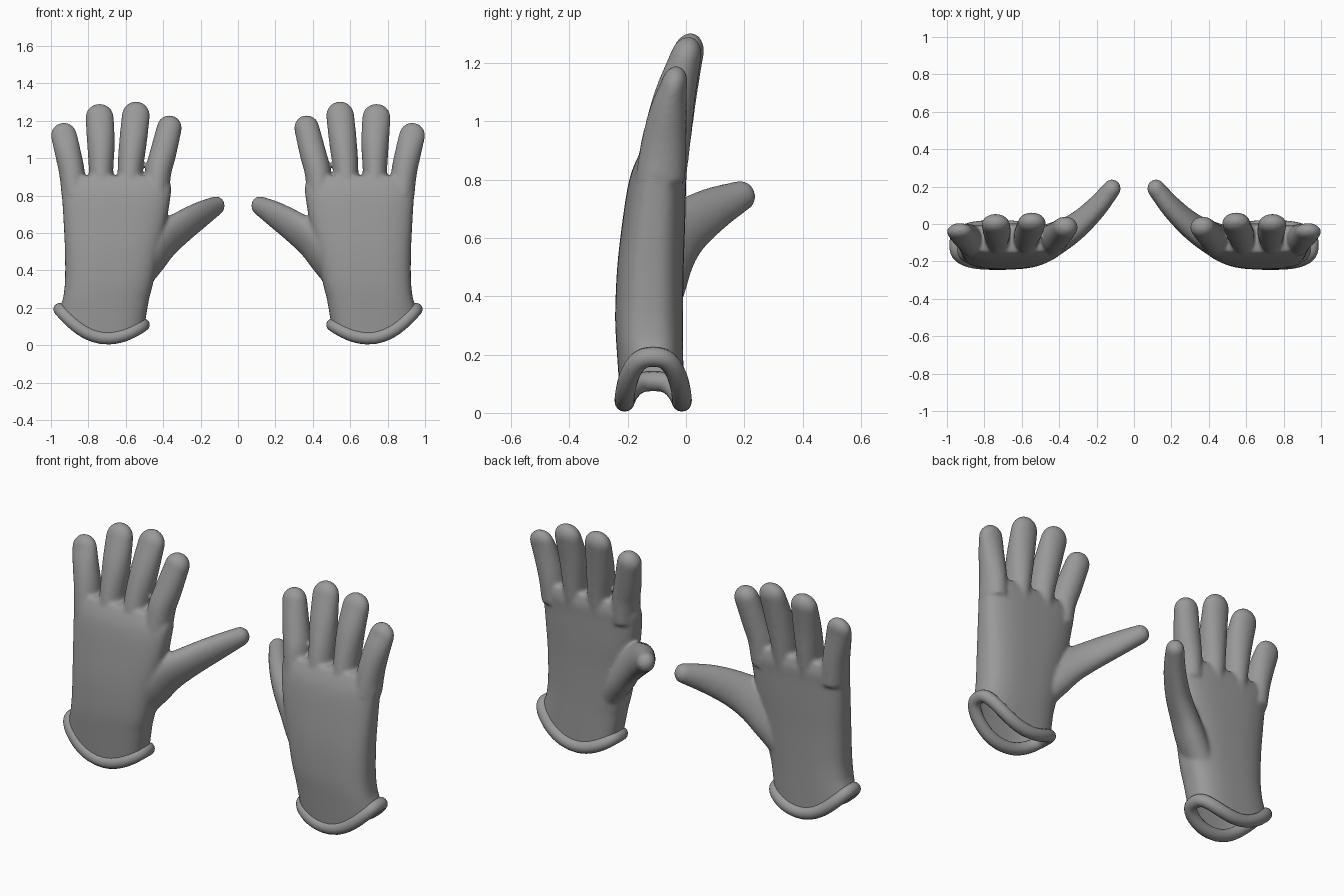
import bpy, bmesh, math
from mathutils import Vector

if "Cube" in bpy.data.objects:
    bpy.data.objects.remove(bpy.data.objects["Cube"])

N = 64
grey = bpy.data.materials.new("dark_grey")
grey.diffuse_color = (0.32, 0.32, 0.32, 1)
grey.use_nodes = True
grey.node_tree.nodes["Principled BSDF"].inputs["Base Color"].default_value = grey.diffuse_color


def hem(x):
    """Height of the curved cuff hem at a given x."""
    t = max(x, 0.45) - 0.70
    return 0.03 + (0.15 * (t / 0.25) ** 2 if t > 0 else 0.075 * (t / 0.2) ** 2)


def outline(x0, x1, y0, y1, power=2.8):
    """Rounded-box cross-section points."""
    pts = []
    for i in range(N):
        a = 2 * math.pi * i / N
        c, s = math.cos(a), math.sin(a)
        px = math.copysign(abs(c) ** (2 / power), c)
        py = math.copysign(abs(s) ** (2 / power), s)
        pts.append(((x0 + x1) / 2 + px * (x1 - x0) / 2,
                    (y0 + y1) / 2 + py * (y1 - y0) / 2))
    return pts


def bridge(bm, a, b):
    n = len(a)
    for i in range(n):
        j = (i + 1) % n
        bm.faces.new((a[i], a[j], b[j], b[i]))


def strip_cap(bm, ring):
    """Cap a ring with strips running front to back."""
    n = len(ring)
    for i in range(n // 2):
        loop = [ring[i], ring[i + 1], ring[n - i - 1], ring[(n - i) % n]]
        bm.faces.new(list(dict.fromkeys(loop)))


def smooth_rows(rows, steps=4):
    """Catmull-Rom interpolation between rows of numbers."""
    out = []
    for i in range(len(rows) - 1):
        p = [rows[min(max(i + k, 0), len(rows) - 1)] for k in (-1, 0, 1, 2)]
        for s in range(steps):
            t = s / steps
            out.append([b + 0.5 * t * (c - a + t * (2 * a - 5 * b + 4 * c - d
                        + t * (3 * (b - c) + d - a))) for a, b, c, d in zip(*p)])
    return out + [list(rows[-1])]


def digit(bm, rows, ref):
    """Round-tipped tube; rows are (x, y, z, radius along ref, other radius)."""
    rows = smooth_rows(rows)
    pts = [Vector(r[:3]) for r in rows]
    last = (pts[-1] - pts[-2]).normalized()
    stations = []
    for i, r in enumerate(rows):
        d = (pts[min(i + 1, len(pts) - 1)] - pts[max(i - 1, 0)]).normalized()
        stations.append((pts[i], d, r[3], r[4]))
    for k in range(1, 7):
        t = k * math.pi / 2 / 6.3
        stations.append((pts[-1] + last * math.sin(t) * rows[-1][3], last,
                         rows[-1][3] * math.cos(t), rows[-1][4] * math.cos(t)))
    rings = []
    for p, d, ru, rv in stations:
        u = (Vector(ref) - d * d.dot(Vector(ref))).normalized()
        v = u.cross(d)
        rings.append([bm.verts.new(p + u * ru * math.cos(2 * math.pi * i / 32)
                                   + v * rv * math.sin(2 * math.pi * i / 32))
                      for i in range(32)])
    for a, b in zip(rings, rings[1:]):
        bridge(bm, a, b)
    strip_cap(bm, rings[0])
    strip_cap(bm, rings[-1])


def finish(bm, name):
    bmesh.ops.recalc_face_normals(bm, faces=bm.faces[:])
    me = bpy.data.meshes.new(name)
    bm.to_mesh(me)
    bm.free()
    ob = bpy.data.objects.new(name, me)
    bpy.context.collection.objects.link(ob)
    return ob


def mirror_pair(ob):
    ob.data.materials.clear()
    ob.data.materials.append(grey)
    for p in ob.data.polygons:
        p.use_smooth = True
    m = ob.modifiers.new("pair", 'MIRROR')
    m.use_mirror_merge = False


# Palm: lofted sections from the hem to the knuckles (z, x0, x1, y0, y1)
bm = bmesh.new()
sections = smooth_rows([
    (.25, .475, .935, -.240, -.010),
    (.34, .452, .925, -.243, -.010),
    (.50, .420, .925, -.236, -.008),
    (.65, .385, .932, -.219, -.003),
    (.78, .363, .940, -.199, .000),
    (.85, .358, .948, -.178, .002),
    (.905, .385, .935, -.150, -.012)])
rings = [[bm.verts.new((x, y, hem(x))) for x, y in outline(.500, .957, -.225, -.008)]]
rings += [[bm.verts.new((x, y, s[0])) for x, y in outline(*s[1:])] for s in sections]
for a, b in zip(rings, rings[1:]):
    bridge(bm, a, b)
strip_cap(bm, rings[0])
strip_cap(bm, rings[-1])

# Four fingers, leaning back toward the tips
fingers = [
    [(.438, -.088, .80, .066, .086), (.425, -.073, .93, .070, .080),
     (.402, -.053, 1.02, .071, .072), (.367, -.018, 1.163, .067, .058)],
    [(.578, -.088, .80, .064, .088), (.577, -.068, .93, .067, .084),
     (.562, -.036, 1.08, .074, .072), (.546, .006, 1.23, .075, .054)],
    [(.732, -.088, .80, .063, .088), (.732, -.068, .93, .065, .084),
     (.733, -.040, 1.08, .074, .072), (.740, -.002, 1.217, .076, .054)],
    [(.876, -.088, .80, .066, .086), (.889, -.075, .93, .069, .077),
     (.912, -.060, 1.04, .070, .063), (.931, -.042, 1.122, .070, .046)],
]
for f in fingers:
    digit(bm, f, (1, 0, 0))

# Thumb, pointing inward and back
digit(bm, [(.58, -.115, .30, .07, .08), (.485, -.105, .45, .080, .115),
           (.40, -.070, .555, .072, .115), (.30, -.005, .632, .064, .097),
           (.20, .090, .697, .056, .077), (.118, .190, .745, .048, .053)],
      (.81, .60, .32))
glove = finish(bm, "gloves")

# Fuse the parts into one smooth skin
r = glove.modifiers.new("fuse", 'REMESH')
r.mode = 'VOXEL'
r.voxel_size = 0.0085
s = glove.modifiers.new("soften", 'SMOOTH')
s.factor = 0.5
s.iterations = 14
dg = bpy.context.evaluated_depsgraph_get()
skin = bpy.data.meshes.new_from_object(glove.evaluated_get(dg))
glove.modifiers.clear()

# Open the cuff along the hem
bm = bmesh.new()
bm.from_mesh(skin)
low = []
for f in bm.faces:
    c = f.calc_center_median()
    if c.z < 0.3 and c.z < hem(c.x) + 0.026:
        low.append(f)
bmesh.ops.delete(bm, geom=low, context='FACES')
bm.to_mesh(skin)
bm.free()
glove.data = skin
mirror_pair(glove)

# Rolled rim around the cuff opening
bm = bmesh.new()
path = [Vector((x, y, hem(x) + 0.008)) for x, y in outline(.506, .953, -.211, -.014, 2.8)]
tubes = []
for i, p in enumerate(path):
    d = (path[(i + 1) % N] - path[i - 1]).normalized()
    side = d.cross(Vector((0, 0, 1))).normalized()
    up = side.cross(d)
    tubes.append([bm.verts.new(p + 0.034 * (side * math.cos(k * math.pi / 8)
                                            + up * math.sin(k * math.pi / 8)))
                  for k in range(16)])
for i in range(N):
    bridge(bm, tubes[i], tubes[(i + 1) % N])
mirror_pair(finish(bm, "cuff_rims"))
